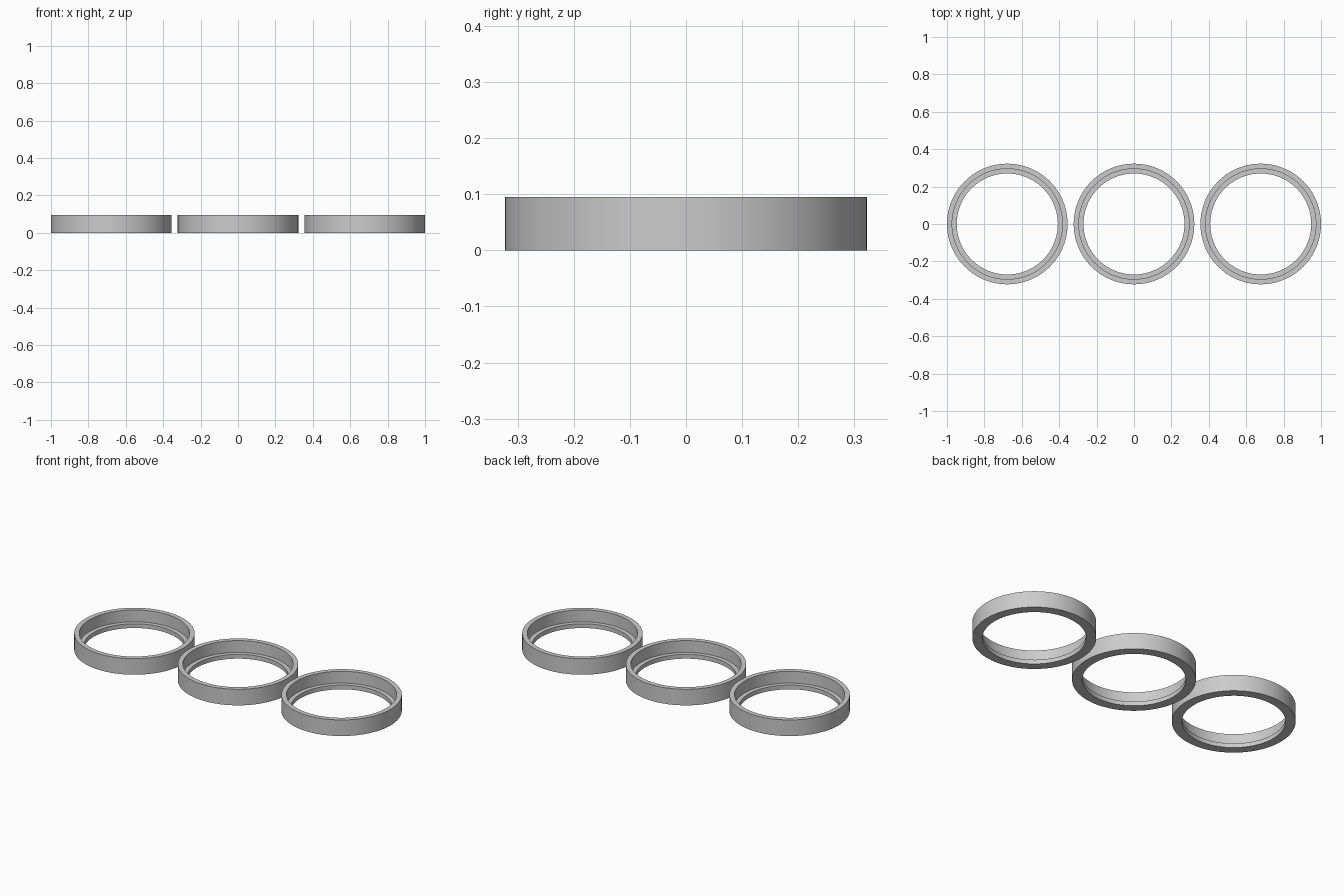
import bpy, bmesh, math

if "Cube" in bpy.data.objects:
    bpy.data.objects.remove(bpy.data.objects["Cube"])

SEGMENTS = 96
RADIUS = 0.3225
SPACING = 0.6775

grey = bpy.data.materials.new("plain grey")
grey.diffuse_color = (0.6, 0.6, 0.6, 1)
grey.use_nodes = True
grey.node_tree.nodes["Principled BSDF"].inputs["Base Color"].default_value = grey.diffuse_color

# Closed cross-section (radius, height): outer wall, rim, recess wall, ledge, hole
PROFILE = [(RADIUS, 0), (RADIUS, 0.095), (0.295, 0.095),
           (0.295, 0.025), (0.27, 0.025), (0.27, 0)]


def stepped_ring(name, x):
    """Revolve the cross-section into a ring with an inner ledge."""
    bm = bmesh.new()
    loops = []
    for i in range(SEGMENTS):
        a = 2 * math.pi * i / SEGMENTS
        loops.append([bm.verts.new((r * math.cos(a), r * math.sin(a), z))
                      for r, z in PROFILE])
    n = len(PROFILE)
    for i in range(SEGMENTS):
        a, b = loops[i], loops[(i + 1) % SEGMENTS]
        for j in range(n):
            k = (j + 1) % n
            bm.faces.new((a[j], b[j], b[k], a[k]))
    bmesh.ops.recalc_face_normals(bm, faces=bm.faces)
    mesh = bpy.data.meshes.new(name)
    bm.to_mesh(mesh)
    bm.free()
    mesh.materials.append(grey)
    ring = bpy.data.objects.new(name, mesh)
    ring.location.x = x
    bpy.context.collection.objects.link(ring)
    bpy.ops.object.select_all(action='DESELECT')
    ring.select_set(True)
    bpy.context.view_layer.objects.active = ring
    bpy.ops.object.shade_smooth_by_angle(angle=math.radians(30))


# Three identical rings in a row
for label, step in (("left_ring", -1), ("middle_ring", 0), ("right_ring", 1)):
    stepped_ring(label, step * SPACING)
